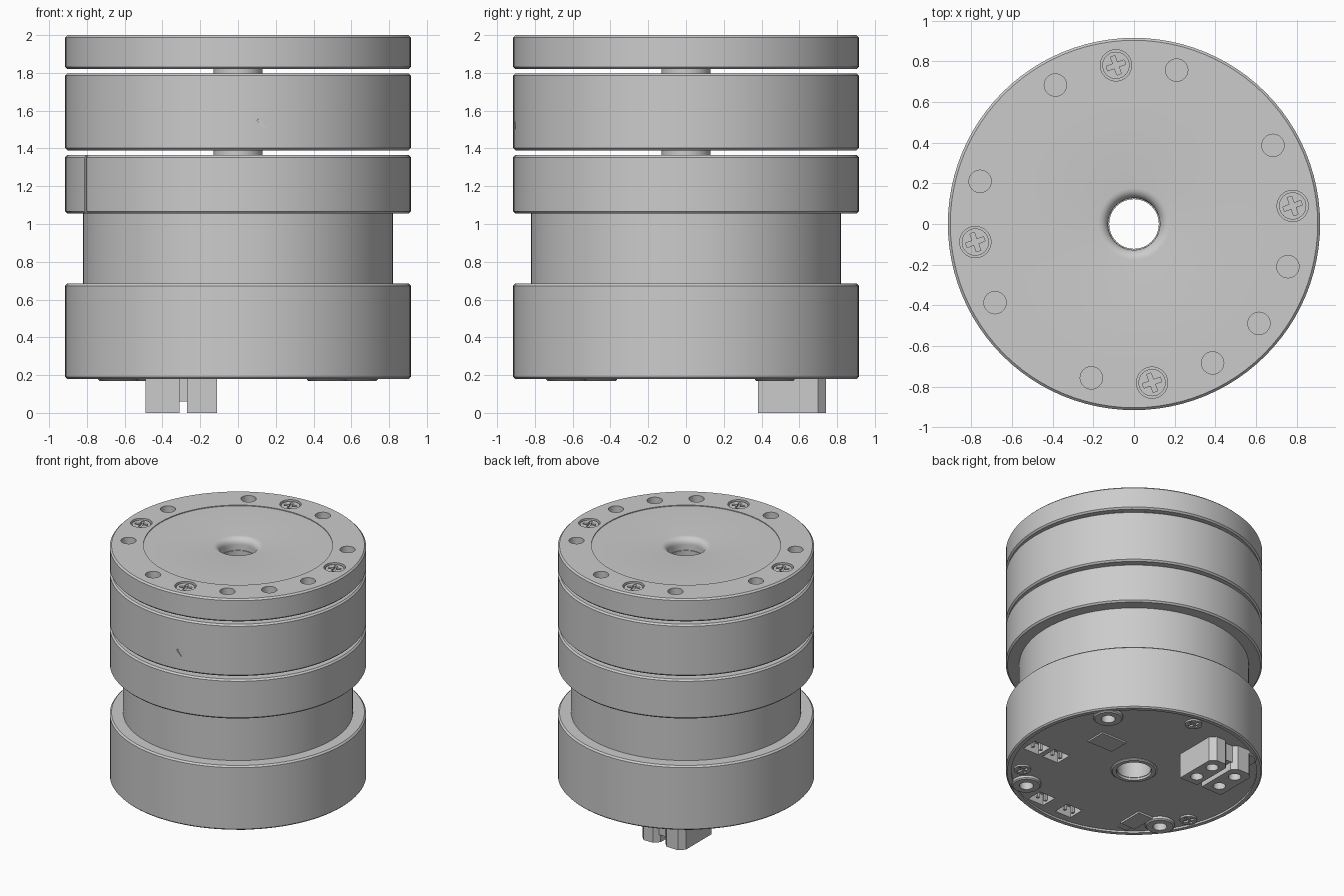
import bpy, bmesh
from math import cos, sin, pi, radians
from mathutils import Matrix

old = bpy.data.objects.get("Cube")
if old:
    bpy.data.objects.remove(old, do_unlink=True)

GREY = (0.6, 0.6, 0.6, 1)
metal = bpy.data.materials.new("plain_grey")
metal.use_nodes = True
metal.diffuse_color = GREY
metal.node_tree.nodes["Principled BSDF"].inputs["Base Color"].default_value = GREY


def finish(bm, name):
    bmesh.ops.recalc_face_normals(bm, faces=bm.faces)
    me = bpy.data.meshes.new(name)
    bm.to_mesh(me)
    bm.free()
    me.materials.append(metal)
    ob = bpy.data.objects.new(name, me)
    bpy.context.collection.objects.link(ob)
    return ob


def activate(ob):
    bpy.ops.object.select_all(action='DESELECT')
    ob.select_set(True)
    bpy.context.view_layer.objects.active = ob


def smooth(ob):
    activate(ob)
    bpy.ops.object.shade_smooth_by_angle(angle=radians(25))
    return ob


def lathe(name, profile, at=(0, 0), steps=96):
    """Spin a closed (radius, height) outline about a vertical axis."""
    bm = bmesh.new()
    rings = []
    for i in range(steps):
        a = 2 * pi * i / steps
        rings.append([bm.verts.new((at[0] + r * cos(a), at[1] + r * sin(a), z))
                      for r, z in profile])
    n = len(profile)
    for i in range(steps):
        a, b = rings[i], rings[(i + 1) % steps]
        for j in range(n):
            k = (j + 1) % n
            bm.faces.new((a[j], b[j], b[k], a[k]))
    return finish(bm, name)


def add_cyl(bm, x, y, z0, z1, r, steps=32):
    bmesh.ops.create_cone(bm, cap_ends=True, segments=steps, radius1=r, radius2=r,
                          depth=z1 - z0, matrix=Matrix.Translation((x, y, (z0 + z1) / 2)))


def add_box(bm, centre, size, turn=0, axis='Z'):
    m = (Matrix.Translation(centre) @ Matrix.Rotation(radians(turn), 4, axis)
         @ Matrix.Diagonal((*size, 1)))
    bmesh.ops.create_cube(bm, size=1, matrix=m)


def cut(ob, bm):
    """Subtract the shapes in bm from ob and remove the cutter."""
    cutter = finish(bm, "cutter")
    cutter.hide_render = True
    mod = ob.modifiers.new("cut", 'BOOLEAN')
    mod.operation, mod.solver, mod.object = 'DIFFERENCE', 'EXACT', cutter
    activate(ob)
    bpy.ops.object.modifier_apply(modifier=mod.name)
    bpy.data.objects.remove(cutter, do_unlink=True)


def polar(r, deg):
    return r * cos(radians(deg)), r * sin(radians(deg))


def disc(name, r, z0, z1, bore=0.127, c=0.012):
    return lathe(name, [(bore, z0), (r - c, z0), (r, z0 + c), (r, z1 - c),
                        (r - c, z1), (bore, z1)])


def screw(name, x, y, z0, z1, r, up=True):
    """Round screw head with a cross recess on its exposed face."""
    bm = bmesh.new()
    add_cyl(bm, x, y, z0, z1, r)
    ob = finish(bm, name)
    face = z1 if up else z0
    bm = bmesh.new()
    add_box(bm, (x, y, face), (r * 1.4, r * 0.34, 0.04), 20)
    cut(ob, bm)
    bm = bmesh.new()
    add_box(bm, (x, y, face), (r * 0.34, r * 1.4, 0.04), 20)
    cut(ob, bm)
    smooth(ob)


R = 0.915

# Top flange: rounded bore mouth, shallow centre step, bolt holes, screw pockets
mouth = [(0.127 + 0.05 * (1 - cos(t * pi / 12)), 1.944 + 0.05 * sin(t * pi / 12))
         for t in range(7)]
flange = lathe("top_flange", [(0.127, 1.82), (R - 0.012, 1.82), (R, 1.832), (R, 1.988),
                              (R - 0.012, 2.0), (0.675, 2.0), (0.675, 1.994)] + mouth[::-1])
screw_spots = [polar(0.785, 6.5 + 90 * k) for k in range(4)]
hole_spots = [polar(0.785, 29.5 + 45 * k) for k in range(8)] + [polar(0.785, -38.5)]
bm = bmesh.new()
for x, y in hole_spots:
    add_cyl(bm, x, y, 1.9, 2.05, 0.055)
for x, y in screw_spots:
    add_cyl(bm, x, y, 1.96, 2.05, 0.077)
cut(flange, bm)
smooth(flange)
for k, (x, y) in enumerate(screw_spots):
    screw(f"flange_screw_{k + 1}", x, y, 1.95, 1.99, 0.067)

# Motor drum with a small nick on the front
drum = disc("upper_drum", R, 1.39, 1.798)
bm = bmesh.new()
add_box(bm, (0.125, -0.91, 1.53), (0.012, 0.02, 0.06), -40, 'Y')
cut(drum, bm)
smooth(drum)

# Lower collar with a narrow vertical slit
collar = disc("lower_collar", R, 1.055, 1.365)
bm = bmesh.new()
add_box(bm, (*polar(R, 208), 1.2), (0.02, 0.025, 0.5), 28)
cut(collar, bm)
smooth(collar)

# Neck and hollow shaft
smooth(lathe("neck", [(0.127, 0.67), (0.82, 0.67), (0.82, 1.06), (0.127, 1.06)]))
smooth(lathe("hollow_shaft", [(0.122, 0.2), (0.13, 0.2), (0.13, 1.9), (0.122, 1.9)], steps=48))

# Base with a recessed underside and socket pits
base = lathe("base", [(0.127, 0.195), (0.875, 0.195), (0.875, 0.18), (R - 0.01, 0.18),
                      (R, 0.19), (R, 0.673), (R - 0.012, 0.685), (0.127, 0.685)])
sockets = [(0.73, -0.21), (0.55, -0.21), (0.24, -0.74), (-0.02, -0.75)]
mount_spots = [polar(0.79, 36.5 + 90 * k) for k in range(4)]
bm = bmesh.new()
for x, y in sockets:
    add_box(bm, (x, y, 0.2), (0.14, 0.13, 0.16))
for x, y in mount_spots:
    add_cyl(bm, x, y, 0.1, 0.3, 0.05)
cut(base, bm)
smooth(base)
smooth(lathe("bore_collar", [(0.127, 0.21), (0.127, 0.182), (0.155, 0.182), (0.165, 0.19),
                             (0.165, 0.21)], steps=48))

# Mounting bosses and screws underneath
for k, spot in enumerate(mount_spots):
    smooth(lathe(f"mounting_boss_{k + 1}", [(0.05, 0.2), (0.05, 0.168), (0.096, 0.168),
                                            (0.105, 0.176), (0.105, 0.2)], spot, 32))
for k, (x, y) in enumerate([(0.10, 0.78), (0.62, -0.50), (-0.75, -0.29)]):
    screw(f"board_screw_{k + 1}", x, y, 0.182, 0.21, 0.062, up=False)

# Socket pins, chip and small side connector
bm = bmesh.new()
for x, y in sockets:
    for dx in (-0.035, 0.035):
        add_box(bm, (x + dx, y, 0.235), (0.02, 0.02, 0.09))
finish(bm, "socket_pins")
bm = bmesh.new()
add_box(bm, (0.41, 0.19, 0.19), (0.22, 0.16, 0.015))
finish(bm, "chip")
bm = bmesh.new()
add_box(bm, (-0.47, -0.53, 0.19), (0.13, 0.2, 0.02))
add_box(bm, (-0.47, -0.66, 0.192), (0.08, 0.06, 0.01))
finish(bm, "small_connector")

# Power connector: two chamfered housings joined by a low foot
for name, x0, x1 in (("left_plug_housing", -0.27, -0.11), ("right_plug_housing", -0.49, -0.31)):
    bm = bmesh.new()
    c = 0.04
    outline = [(x0, 0.38), (x1, 0.38), (x1, 0.74 - c), (x1 - c, 0.74), (x0 + c, 0.74),
               (x0, 0.74 - c)]
    low = bm.faces.new([bm.verts.new((x, y, 0)) for x, y in outline])
    top = bmesh.ops.extrude_face_region(bm, geom=[low])
    bmesh.ops.translate(bm, vec=(0, 0, 0.2),
                        verts=[v for v in top["geom"] if isinstance(v, bmesh.types.BMVert)])
    plug = finish(bm, name)
    bm = bmesh.new()
    for y in (0.47, 0.64):
        add_cyl(bm, (x0 + x1) / 2, y, -0.05, 0.1, 0.045, 20)
    cut(plug, bm)
    smooth(plug)
bm = bmesh.new()
add_box(bm, (-0.3, 0.56, 0.13), (0.1, 0.3, 0.14))
finish(bm, "plug_foot")
